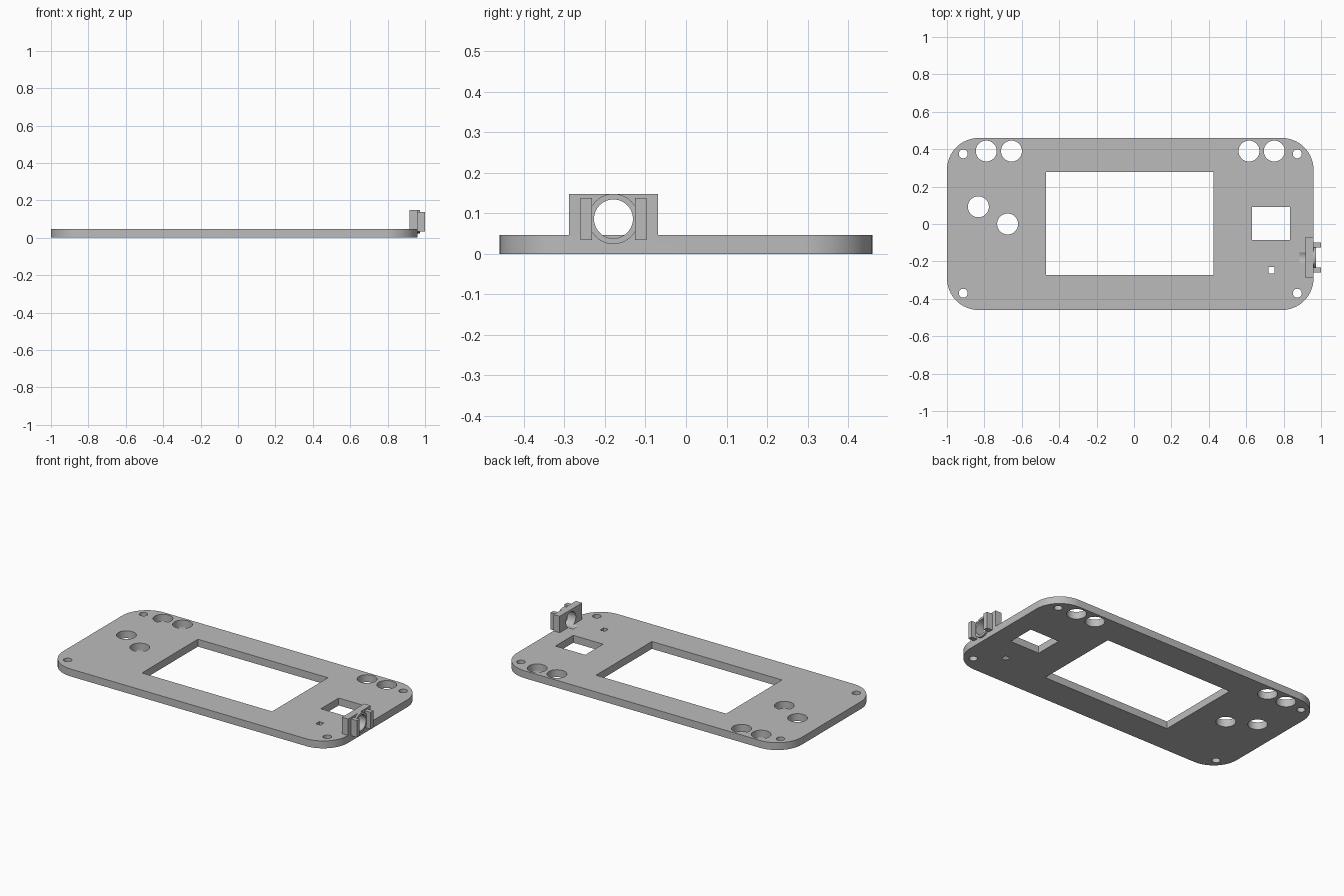
import bpy
import bmesh
from math import radians
from mathutils import Matrix, Vector

cube = bpy.data.objects.get("Cube")
if cube:
    bpy.data.objects.remove(cube, do_unlink=True)

grey = bpy.data.materials.new("mid_grey")
grey.use_nodes = True
colour = (0.5, 0.5, 0.5, 1)
grey.diffuse_color = colour
grey.node_tree.nodes["Principled BSDF"].inputs["Base Color"].default_value = colour


def make(name, bm):
    mesh = bpy.data.meshes.new(name)
    bmesh.ops.recalc_face_normals(bm, faces=bm.faces)
    bm.to_mesh(mesh)
    bm.free()
    mesh.materials.append(grey)
    obj = bpy.data.objects.new(name, mesh)
    bpy.context.collection.objects.link(obj)
    return obj


def add_box(bm, x, y, z):
    lo, hi = Vector((x[0], y[0], z[0])), Vector((x[1], y[1], z[1]))
    size = Matrix.Diagonal((*(hi - lo), 1))
    bmesh.ops.create_cube(bm, size=1, matrix=Matrix.Translation((lo + hi) / 2) @ size)


def add_cylinder(bm, centre, radius, depth, turn=None, sides=48):
    matrix = Matrix.Translation(centre) @ (turn or Matrix())
    bmesh.ops.create_cone(bm, cap_ends=True, segments=sides, radius1=radius,
                          radius2=radius, depth=depth, matrix=matrix)


def cut(obj, cutter):
    mod = obj.modifiers.new("Cut", "BOOLEAN")
    mod.operation = "DIFFERENCE"
    mod.solver = "EXACT"
    mod.object = cutter


def cutter_from(name, bm):
    obj = make(name, bm)
    obj.hide_render = True
    obj.hide_set(True)
    return obj


THICK = 0.046
along_x = Matrix.Rotation(radians(90), 4, "Y")

# Rounded plate
bm = bmesh.new()
add_box(bm, (-1, 0.96), (-0.46, 0.46), (0, THICK))
uprights = [e for e in bm.edges
            if abs(e.verts[0].co.z - e.verts[1].co.z) > THICK / 2]
bmesh.ops.bevel(bm, geom=uprights, offset=0.17, segments=16, profile=0.5,
                affect="EDGES")
plate = make("face_plate", bm)

# Button and screw holes, display and connector windows
bm = bmesh.new()
for x, y in ((-0.79, 0.39), (-0.655, 0.39), (0.615, 0.39), (0.75, 0.39),
             (-0.832, 0.092), (-0.676, 0)):
    add_cylinder(bm, (x, y, 0), 0.056, 0.4)
for x in (-0.913, 0.873):
    for y in (-0.37, 0.375):
        add_cylinder(bm, (x, y, 0), 0.024, 0.4, sides=24)
for x, y in (((-0.47, 0.425), (-0.272, 0.277)),
             ((0.63, 0.835), (-0.085, 0.09)),
             ((0.72, 0.752), (-0.265, -0.23))):
    add_box(bm, x, y, (-0.2, 0.2))
cut(plate, cutter_from("plate_cutter", bm))

# Side bracket with its collar
MID_Y, MID_Z = -0.179, 0.086
bm = bmesh.new()
add_box(bm, (0.917, 0.96), (MID_Y - 0.11, MID_Y + 0.11), (THICK, 0.148))
bracket = make("side_bracket", bm)

bm = bmesh.new()
add_cylinder(bm, (0.966, MID_Y, MID_Z), 0.062, 0.013, along_x)
collar = make("bracket_collar", bm)

# Bore through the bracket, also grooving the plate below it
bm = bmesh.new()
add_cylinder(bm, (0.985, MID_Y, MID_Z), 0.048, 0.2, along_x)
bore = cutter_from("bore_cutter", bm)
for part in (plate, bracket, collar):
    cut(part, bore)

# Upright clips either side of the bore
for name, side in (("front_clip", -1), ("back_clip", 1)):
    bm = bmesh.new()
    y = MID_Y + side * 0.067
    add_box(bm, (0.96, 1), (y - 0.014, y + 0.014), (0.034, 0.138))
    make(name, bm)

# Smooth the round walls, keep the rims sharp
for obj in (plate, bracket, collar):
    bpy.ops.object.select_all(action="DESELECT")
    bpy.context.view_layer.objects.active = obj
    obj.select_set(True)
    for mod in list(obj.modifiers):
        bpy.ops.object.modifier_apply(modifier=mod.name)
    bpy.ops.object.shade_smooth_by_angle(angle=radians(30))
